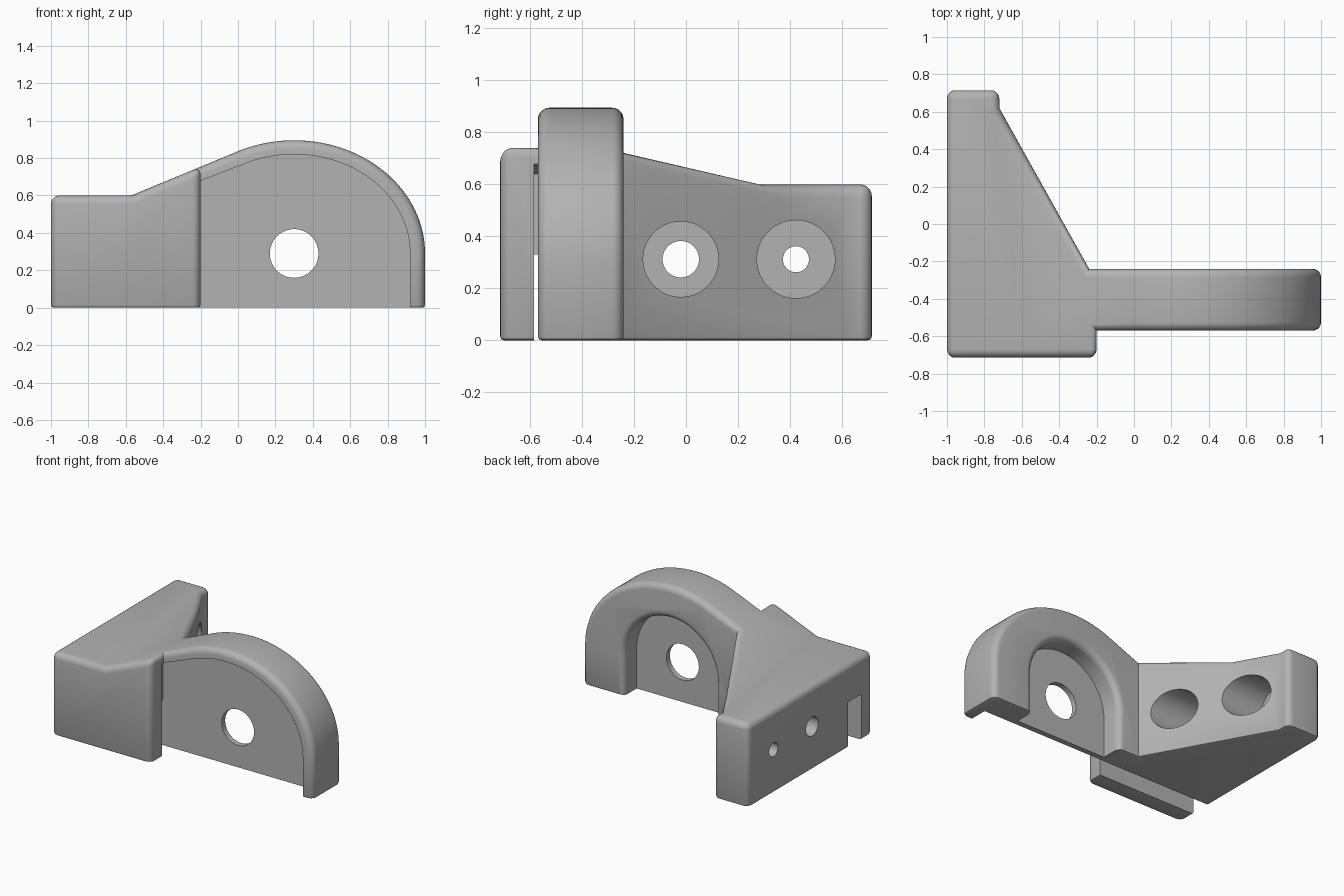
import bpy, bmesh, math
from mathutils import Vector

cube = bpy.data.objects.get("Cube")
if cube:
    bpy.data.objects.remove(cube, do_unlink=True)

grey = bpy.data.materials.new("plain grey")
grey.use_nodes = True
GREY = (0.45, 0.45, 0.45, 1)
grey.diffuse_color = GREY
grey.node_tree.nodes["Principled BSDF"].inputs["Base Color"].default_value = GREY

CX, CZ = 0.3, 0.29            # axle hole centre, shared by every arch
ARM_FRONT, ARM_BACK = -0.57, -0.24
WEB_FRONT, WEB_BACK = -0.43, -0.39


def loft(name, rings):
    """Closed solid through matching rings of points."""
    bm = bmesh.new()
    loops = [[bm.verts.new(p) for p in ring] for ring in rings]
    n = len(loops[0])
    for a, b in zip(loops, loops[1:]):
        for i in range(n):
            bm.faces.new((a[i], a[(i + 1) % n], b[(i + 1) % n], b[i]))
    bm.faces.new(loops[0][::-1])
    bm.faces.new(loops[-1])
    bmesh.ops.recalc_face_normals(bm, faces=bm.faces)
    mesh = bpy.data.meshes.new(name)
    bm.to_mesh(mesh)
    bm.free()
    mesh.materials.append(grey)
    obj = bpy.data.objects.new(name, mesh)
    bpy.context.collection.objects.link(obj)
    return obj


def prism_y(name, outline, y0, y1):
    return loft(name, [[(x, y, z) for x, z in outline] for y in (y0, y1)])


def cylinder(name, axis, centre, radius, start, end):
    rings = []
    for d in (start, end):
        ring = []
        for i in range(64):
            t = math.tau * i / 64
            u, v = centre[0] + radius * math.cos(t), centre[1] + radius * math.sin(t)
            ring.append((d, u, v) if axis == "x" else (u, d, v))
        rings.append(ring)
    return loft(name, rings)


def boolean(target, tool, operation):
    mod = target.modifiers.new(operation, "BOOLEAN")
    mod.operation, mod.object, mod.solver = operation, tool, "EXACT"
    bpy.context.view_layer.objects.active = target
    bpy.ops.object.modifier_apply(modifier=mod.name)
    bpy.data.objects.remove(tool, do_unlink=True)


def arch(a, b, sweep, steps=40):
    """Elliptic arc from the right-hand springing point over to the left."""
    return [(CX + a * math.cos(sweep * i / steps), CZ + b * math.sin(sweep * i / steps))
            for i in range(steps + 1)]


def round_edges(obj, width, segments, wanted):
    bm = bmesh.new()
    bm.from_mesh(obj.data)
    edges = [e for e in bm.edges if len(e.link_faces) == 2
             and e.calc_face_angle_signed() > math.radians(20) and wanted(e)]
    bmesh.ops.bevel(bm, geom=edges, offset=width, segments=segments, profile=0.5,
                    affect="EDGES", clamp_overlap=True)
    bm.to_mesh(obj.data)
    bm.free()


def on_floor(e):
    return all(v.co.z < 0.001 for v in e.verts)


# Body: plan outline intersected with the arched side profile
plan = [(-1, -0.715), (-0.2, -0.715), (-0.2, ARM_FRONT), (1.1, ARM_FRONT), (1.1, ARM_BACK),
        (-0.24, ARM_BACK), (-0.72, 0.62), (-0.72, 0.715), (-1, 0.715)]
body = loft("bracket_body", [[(x, y, z) for x, y in plan] for z in (0, 1.5)])
TANGENT = math.radians(115.4)
profile = [(1, -0.1)] + arch(0.7, 0.605, TANGENT) + [(-0.57, 0.6), (-1.1, 0.6), (-1.1, -0.1)]
boolean(body, prism_y("side_profile", profile, -1, 1), "INTERSECT")

# Rounded outer edges, with a finer round along the floor
round_edges(body, 0.045, 5, lambda e: not on_floor(e))
round_edges(body, 0.015, 2, on_floor)

# Front recess following the arch, running in behind the front plate
recess = [(0.92, -0.1)] + arch(0.62, 0.53, TANGENT) + [(-0.3, 0.64), (-0.3, -0.1)]
boolean(body, prism_y("front_recess", recess, -0.585, WEB_FRONT), "DIFFERENCE")

# Slot behind the front plate, open at the end and below
slot = [(-1.1, -0.1), (-0.2, -0.1), (-0.2, 0.33), (-1.1, 0.33)]
boolean(body, prism_y("plate_slot", slot, -0.585, WEB_FRONT), "DIFFERENCE")

# Rear arched pocket with a rounded lip
R, LIP = 0.37, 0.045
levels = [(WEB_BACK, R)]
for i in range(7):
    t = math.pi / 2 * i / 6
    levels.append((ARM_BACK - LIP + LIP * math.sin(t), R + LIP * (1 - math.cos(t))))
levels.append((ARM_BACK + 0.04, R + LIP))
rings = []
for y, r in levels:
    outline = [(CX + r, -0.1)] + arch(r, r, math.pi) + [(CX - r, -0.1)]
    rings.append([(x, y, z) for x, z in outline])
boolean(body, loft("rear_pocket", rings), "DIFFERENCE")

# Axle hole through the thin web
boolean(body, cylinder("axle_hole", "y", (CX, CZ), 0.13, -0.65, -0.2), "DIFFERENCE")

# Counterbored screw holes through the mounting flange
for y, bore, head in ((-0.02, 0.07, 0.145), (0.423, 0.05, 0.15)):
    boolean(body, cylinder("screw_hole", "x", (y, 0.312), bore, -1.1, -0.5), "DIFFERENCE")
    boolean(body, cylinder("screw_head", "x", (y, 0.312), head, -0.86, 0), "DIFFERENCE")

bpy.ops.object.select_all(action="DESELECT")
body.select_set(True)
bpy.context.view_layer.objects.active = body
bpy.ops.object.shade_smooth_by_angle(angle=math.radians(30))
